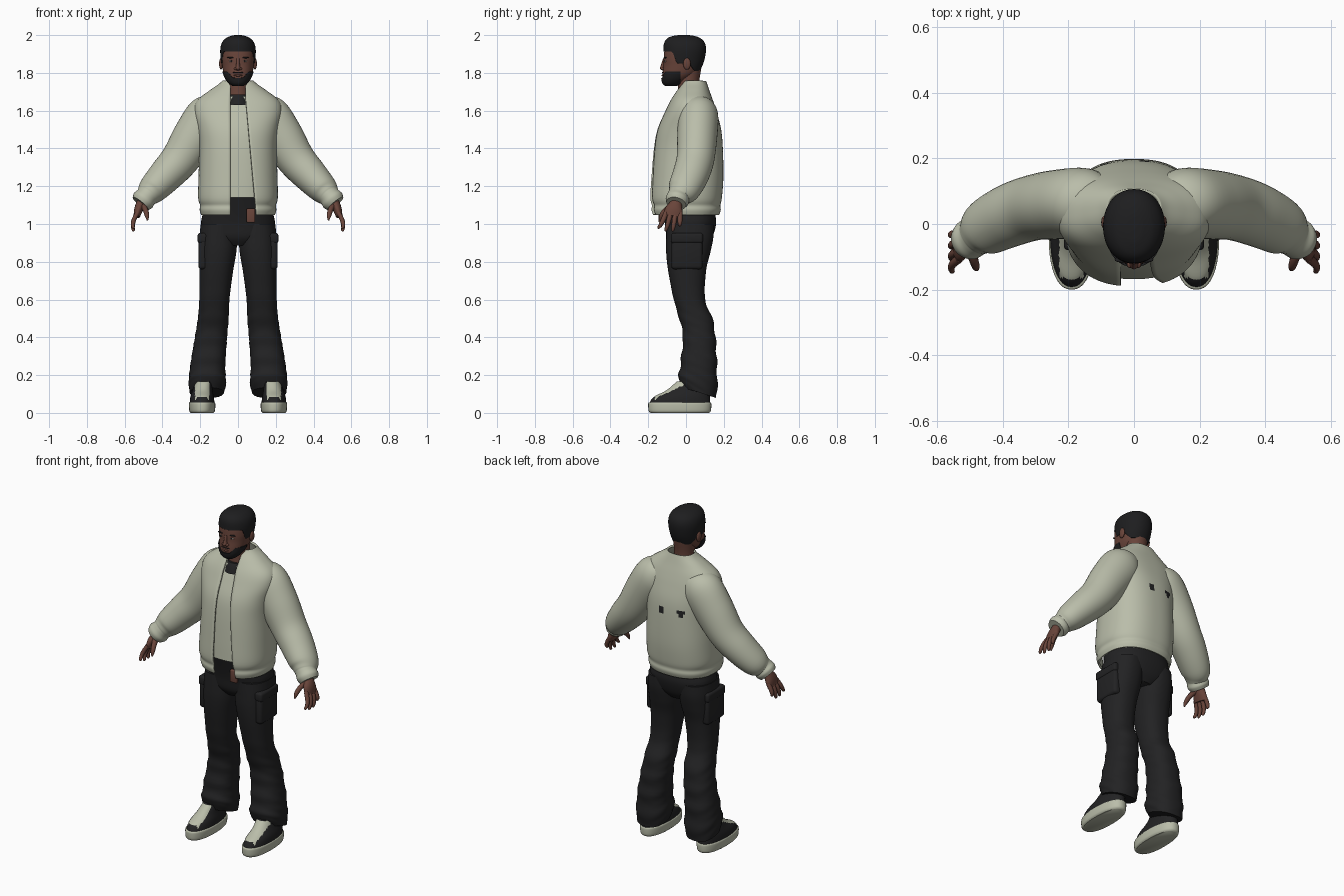
import bpy, bmesh, math
from mathutils import Vector

if "Cube" in bpy.data.objects:
    bpy.data.objects.remove(bpy.data.objects["Cube"], do_unlink=True)


def material(name, rgb):
    m = bpy.data.materials.new(name)
    m.use_nodes = True
    m.diffuse_color = (*rgb, 1)
    m.node_tree.nodes["Principled BSDF"].inputs["Base Color"].default_value = (*rgb, 1)
    return m


SAGE = material("sage cloth", (0.49, 0.51, 0.40))
BLACK = material("black cloth", (0.016, 0.016, 0.017))
HAIR = material("black hair", (0.013, 0.013, 0.014))
SKIN = material("brown skin", (0.14, 0.058, 0.042))
WHITE = material("eye white", (0.45, 0.38, 0.33))


def finish(name, bm, mat):
    bmesh.ops.recalc_face_normals(bm, faces=bm.faces)
    me = bpy.data.meshes.new(name)
    bm.to_mesh(me)
    bm.free()
    me.materials.append(mat)
    ob = bpy.data.objects.new(name, me)
    bpy.context.collection.objects.link(ob)
    bpy.ops.object.select_all(action="DESELECT")
    ob.select_set(True)
    bpy.context.view_layer.objects.active = ob
    bpy.ops.object.shade_smooth_by_angle(angle=math.radians(45))
    return ob


def spline(rings, sub):
    """Smoothly fill in rings between the given ones."""
    out = []
    for i in range(len(rings) - 1):
        a, b = rings[max(i - 1, 0)], rings[i]
        c, d = rings[i + 1], rings[min(i + 2, len(rings) - 1)]
        for k in range(sub):
            t = k / sub
            out.append([q + 0.5 * t * (r - p + t * (2 * p - 5 * q + 4 * r - s + t * (3 * (q - r) + s - p)))
                        for p, q, r, s in zip(a, b, c, d)])
    return out + [list(rings[-1])]


def loft(name, rings, mat, n=32, p=2.0, flat=True, gap=None, side=1, sub=5, edit=None):
    """Skin rounded rings (x, y, z, half width, half depth); gap leaves the front open."""
    rings = spline(rings, sub)
    bm, loops = bmesh.new(), []
    for i, (x, y, z, rx, ry) in enumerate(rings):
        t = Vector((0, 0, 1))
        if not flat:
            lo, hi = rings[max(i - 1, 0)], rings[min(i + 1, len(rings) - 1)]
            t = (Vector(hi[:3]) - Vector(lo[:3])).normalized()
        u = (Vector((0, 1, 0)) - t * t.y).normalized()
        v = u.cross(t)
        start, end = -math.pi / 2, 1.5 * math.pi
        if gap:
            left, right = gap(z)
            start += math.asin(min(left / rx, 0.95) ** (p / 2))
            end -= math.asin(min(right / rx, 0.95) ** (p / 2))
        loop = []
        for k in range(n):
            a = start + (end - start) * k / (n - 1 if gap else n)
            c, s = math.cos(a), math.sin(a)
            co = Vector((x, y, z))
            co += v * math.copysign(abs(c) ** (2 / p), c) * rx
            co += u * math.copysign(abs(s) ** (2 / p), s) * ry
            if edit:
                co = edit(co)
            loop.append(bm.verts.new((co.x * side, co.y, co.z)))
        loops.append(loop)
    for a, b in zip(loops, loops[1:]):
        for k in range(n - 1 if gap else n):
            j = (k + 1) % n
            bm.faces.new((a[k], a[j], b[j], b[k]))
    if not gap:
        bm.faces.new(loops[0])
        bm.faces.new(loops[-1])
    return finish(name, bm, mat)


def ball(name, at, size, mat):
    bm = bmesh.new()
    bmesh.ops.create_uvsphere(bm, u_segments=20, v_segments=12, radius=1)
    for v in bm.verts:
        v.co = Vector([c * s + o for c, s, o in zip(v.co, size, at)])
    return finish(name, bm, mat)


def box(name, at, size, mat, bevel):
    bm = bmesh.new()
    bmesh.ops.create_cube(bm, size=1)
    for v in bm.verts:
        v.co = Vector([c * s + o for c, s, o in zip(v.co, size, at)])
    bmesh.ops.bevel(bm, geom=bm.edges[:], offset=bevel, segments=3, profile=0.5, affect="EDGES")
    return finish(name, bm, mat)


def paint(ob, mat, rule):
    ob.data.materials.append(mat)
    for f in ob.data.polygons:
        if rule(f.center, f.normal):
            f.material_index = len(ob.data.materials) - 1


def step(x, a, b):
    t = min(max((x - a) / (b - a), 0), 1)
    return t * t * (3 - 2 * t)


# Jacket body, open at the front, with the shirt beneath
body = [(0, 0, 1.05, .19, .17), (0, 0, 1.075, .197, .178), (0, 0, 1.10, .195, .176),
        (0, 0, 1.14, .205, .184), (0, .007, 1.25, .203, .185), (0, .012, 1.4, .20, .177),
        (0, .017, 1.5, .21, .163), (0, .025, 1.59, .228, .132), (0, .03, 1.65, .212, .108),
        (0, .037, 1.70, .15, .083), (0, .044, 1.735, .10, .064), (0, .046, 1.755, .078, .055)]
jacket = loft("jacket_body", body, SAGE, n=96, p=2.4,
              gap=lambda z: (.04 + .055 * (1.66 - min(z, 1.66)) / .6, .04))
paint(jacket, BLACK, lambda c, n: c.y > .1 and min(
    math.hypot(c.x - s, c.z - 1.45) for s in (-.09, .03)) < .019)
shell = jacket.modifiers.new("thickness", "SOLIDIFY")
shell.thickness, shell.offset = .012, 0
shirt = [(x, y, z, a - .014, b - .016) for x, y, z, a, b in body if 1.12 < z < 1.68]
loft("shirt", shirt + [(0, .01, 1.675, .06, .07)], SAGE, n=48, p=2.4)
loft("shirt_collar", [(0, 0, 1.63, .07, .085), (0, .004, 1.665, .06, .075), (0, .008, 1.685, .056, .066)], BLACK)

# Trousers
loft("trouser_hips", [(0, .02, .885, .07, .09), (0, .02, .93, .17, .12), (0, .024, 1.0, .195, .135),
                      (0, .015, 1.06, .186, .14), (0, .005, 1.14, .18, .152)], BLACK, n=40, p=2.4)
box("belt_tab", (.068, -.135, 1.045), (.045, .02, .075), SKIN, .006)


def hem(co):
    fold = .004 * math.sin(co.z * 60 + co.y * 25) * step(co.z, .75, .3)
    drop = .3 * (co.y - .06) * step(co.z, .25, .11)
    return Vector((co.x + math.copysign(fold, co.x - .14), co.y + fold, co.z - drop))


leg = [(.10, .022, 1.0, .097, .125), (.104, .02, .93, .10, .125), (.107, .012, .85, .098, .117),
       (.115, .006, .75, .089, .10), (.125, .018, .6, .079, .083), (.131, .052, .5, .08, .088),
       (.143, .07, .4, .083, .086), (.16, .067, .25, .09, .097), (.162, .062, .16, .096, .103),
       (.165, .07, .11, .088, .092)]
sole = [(.19, -.033, 0, .06, .155), (.19, -.033, .012, .068, .165), (.19, -.033, .048, .07, .167),
        (.19, -.033, .056, .065, .162)]
upper = [(.19, -.033, .05, .066, .162), (.19, -.022, .085, .062, .148), (.187, .012, .12, .053, .115),
         (.18, .035, .165, .046, .085)]
sleeve = [(.10, .06, 1.62, .07, .08), (.15, .065, 1.575, .118, .105), (.225, .06, 1.47, .116, .106),
          (.305, .05, 1.345, .102, .10), (.38, .025, 1.26, .092, .096), (.45, -.01, 1.185, .078, .086),
          (.478, -.033, 1.153, .062, .066), (.487, -.04, 1.143, .058, .06), (.502, -.047, 1.125, .062, .062),
          (.516, -.052, 1.108, .053, .053)]
palm = [(.495, -.047, 1.14, .026, .03), (.513, -.053, 1.11, .025, .032), (.527, -.064, 1.075, .023, .047),
        (.536, -.07, 1.04, .017, .048)]

for side, word in ((1, "left"), (-1, "right")):
    loft(word + "_trouser_leg", leg, BLACK, n=40, p=2.3, side=side, sub=8, edit=hem)
    box(word + "_cargo_pocket", (side * .182, .005, .85), (.056, .165, .18), BLACK, .018)
    box(word + "_pocket_flap", (side * .183, .005, .925), (.062, .17, .055), BLACK, .014)
    # Shoe with pale tongue
    loft(word + "_shoe_sole", sole, SAGE, n=40, p=2.3, side=side)
    shoe = loft(word + "_shoe_upper", upper, BLACK, n=64, p=2.2, side=side)
    paint(shoe, SAGE, lambda c, n: abs(abs(c.x) - .19) < .038 and -.165 < c.y < 0
          and n.y < -.1 and c.z > .068)
    # Sleeve and hand
    loft(word + "_sleeve", sleeve, SAGE, n=40, flat=False, side=side)
    loft(word + "_palm", palm, SKIN, n=20, flat=False, side=side)
    for i, finger in enumerate(("index", "middle", "ring", "little")):
        y, tip = -.106 + .025 * i, .975 - .014 * (i in (1, 2)) + .012 * (i == 3)
        lean = -.038 + .012 * i
        path = [(.532, y, 1.06, .012, .013), (.55, y + lean * .35, 1.025, .012, .013),
                (.557, y + lean * .7, (1.02 + tip) / 2, .0105, .011),
                (.554, y + lean, tip + .006, .008, .008), (.553, y + lean, tip, .003, .003)]
        loft(f"{word}_{finger}_finger", path, SKIN, n=12, flat=False, side=side, sub=3)
    thumb = [(.505, -.065, 1.10, .016, .018), (.49, -.105, 1.075, .014, .015),
             (.482, -.13, 1.045, .012, .012), (.479, -.14, 1.02, .004, .004)]
    loft(word + "_thumb", thumb, SKIN, n=12, flat=False, side=side, sub=3)
    # Face details
    ball(word + "_ear", (side * .09, .005, 1.848), (.01, .02, .031), SKIN)
    ball(word + "_eye", (side * .036, -.109, 1.862), (.013, .007, .005), WHITE)
    ball(word + "_pupil", (side * .036, -.1145, 1.862), (.005, .003, .005), HAIR)
    ball(word + "_brow", (side * .038, -.109, 1.881), (.021, .008, .004), HAIR)
    ball(word + "_nostril", (side * .012, -.122, 1.822), (.010, .012, .008), SKIN)

# Head and neck
loft("neck", [(0, .02, 1.62, .075, .07), (0, .014, 1.69, .06, .058), (0, .014, 1.75, .058, .056),
              (0, .02, 1.82, .062, .06)], SKIN)
loft("head", [(0, -.078, 1.735, .025, .028), (0, -.068, 1.748, .045, .05), (0, -.052, 1.77, .064, .072),
              (0, -.032, 1.80, .077, .092), (0, -.02, 1.84, .084, .099), (0, -.016, 1.88, .088, .102),
              (0, -.01, 1.93, .085, .10), (0, -.005, 1.97, .06, .07)], SKIN, n=40, p=2.2)
loft("nose", [(0, -.116, 1.812, .008, .008), (0, -.122, 1.822, .014, .016), (0, -.119, 1.84, .01, .014),
              (0, -.114, 1.875, .008, .008)], SKIN, n=16)
ball("lips", (0, -.121, 1.787), (.023, .008, .006), SKIN)
ball("moustache", (0, -.119, 1.802), (.028, .008, .004), HAIR)


# Hair and beard, trimmed along the hairline and the beard line
def hairline(co):
    line = 1.912 - .062 * step(co.y, -.075, -.045) - .04 * step(co.y, .01, .05)
    return Vector((co.x, co.y, max(co.z, line)))


def beard_line(co):
    line = 1.774 + .034 * step(abs(co.x), .025, .06)
    return Vector((co.x, min(co.y, -.03), min(co.z, line)))


loft("hair", [(0, -.015, 1.80, .08, .085), (0, -.012, 1.86, .090, .107), (0, -.007, 1.92, .094, .113),
              (0, -.008, 1.96, .085, .107), (0, -.011, 1.985, .062, .085), (0, -.012, 1.997, .032, .05),
              (0, -.012, 2.0, .012, .02)], HAIR, n=72, p=2.1, sub=8, edit=hairline)
loft("beard", [(0, -.08, 1.73, .028, .03), (0, -.07, 1.745, .05, .055), (0, -.055, 1.77, .069, .076),
               (0, -.036, 1.80, .081, .094), (0, -.03, 1.815, .083, .096)], HAIR, n=64, p=2.2, sub=6,
     edit=beard_line)
